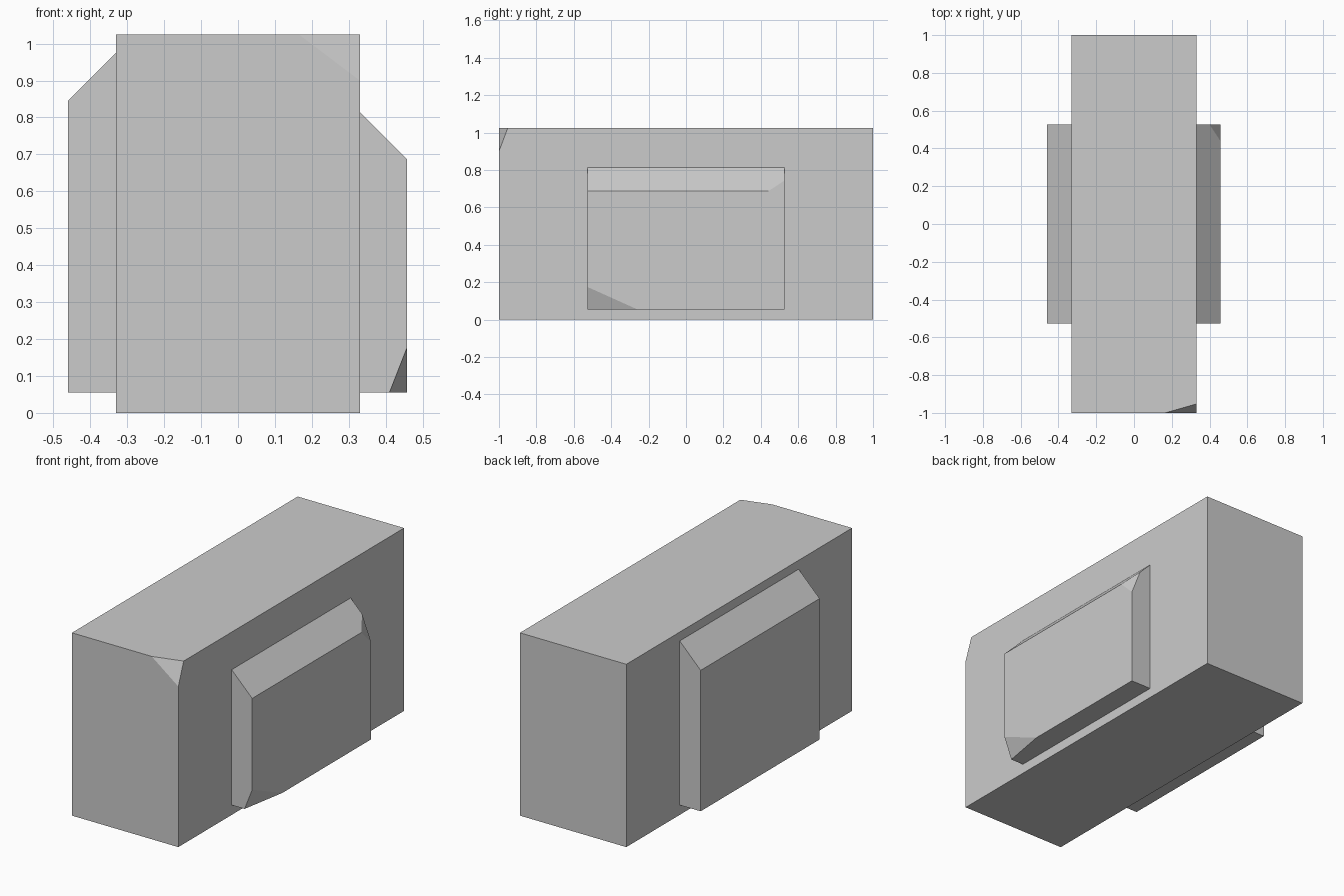
import bpy, bmesh
from mathutils import Vector

if "Cube" in bpy.data.objects:
    bpy.data.objects.remove(bpy.data.objects["Cube"])


def prism(name, profile, half_depth, chips=()):
    """Extrude an x-z profile along y, then slice off chipped corners (3 points each)."""
    bm = bmesh.new()
    face = bm.faces.new([bm.verts.new((x, -half_depth, z)) for x, z in profile])
    ext = bmesh.ops.extrude_face_region(bm, geom=[face])
    new_verts = [g for g in ext["geom"] if isinstance(g, bmesh.types.BMVert)]
    bmesh.ops.translate(bm, verts=new_verts, vec=(0, 2 * half_depth, 0))
    if not any(face.is_valid and f == face for f in bm.faces) or len(bm.faces) < len(profile) + 2:
        bmesh.ops.holes_fill(bm, edges=bm.edges[:], sides=0)
    centre = sum((v.co for v in bm.verts), Vector()) / len(bm.verts)
    for chip in chips:
        a, b, c = map(Vector, chip)
        normal = (b - a).cross(c - a).normalized()
        if normal.dot(centre - a) > 0:
            normal.negate()
        geom = bm.verts[:] + bm.edges[:] + bm.faces[:]
        bmesh.ops.bisect_plane(bm, geom=geom, dist=1e-5, plane_co=a,
                               plane_no=normal, clear_outer=True)
        bmesh.ops.holes_fill(bm, edges=[e for e in bm.edges if e.is_boundary], sides=0)
    bmesh.ops.recalc_face_normals(bm, faces=bm.faces[:])
    mesh = bpy.data.meshes.new(name)
    bm.to_mesh(mesh)
    bm.free()
    obj = bpy.data.objects.new(name, mesh)
    bpy.context.collection.objects.link(obj)
    return obj


def side_slab(name, side, outer, top, chips=()):
    """Slab on one side of the block with a 45 degree sloped top."""
    inner, bottom = 0.33, 0.055
    profile = [(inner, bottom), (outer, bottom), (outer, top - (outer - inner)), (inner, top)]
    return prism(name, [(side * x, z) for x, z in profile], 0.527, chips)


# Main block with one chipped top corner
W, H = 0.33, 1.025
prism("main_block", [(-W, 0), (W, 0), (W, H), (-W, H)], 1.0,
      [[(0.165, -1, H), (W, -0.953, H), (W, -1, 0.9)]])

# Left slab, unchipped
side_slab("left_slab", -1, 0.46, 0.975)

# Right slab, chipped at the lower front and upper back corners
side_slab("right_slab", 1, 0.457, 0.814,
          [[(0.41, -0.527, 0.055), (0.457, -0.26, 0.055), (0.457, -0.527, 0.175)],
           [(0.40, 0.527, 0.744), (0.457, 0.44, 0.687), (0.457, 0.527, 0.60)]])
